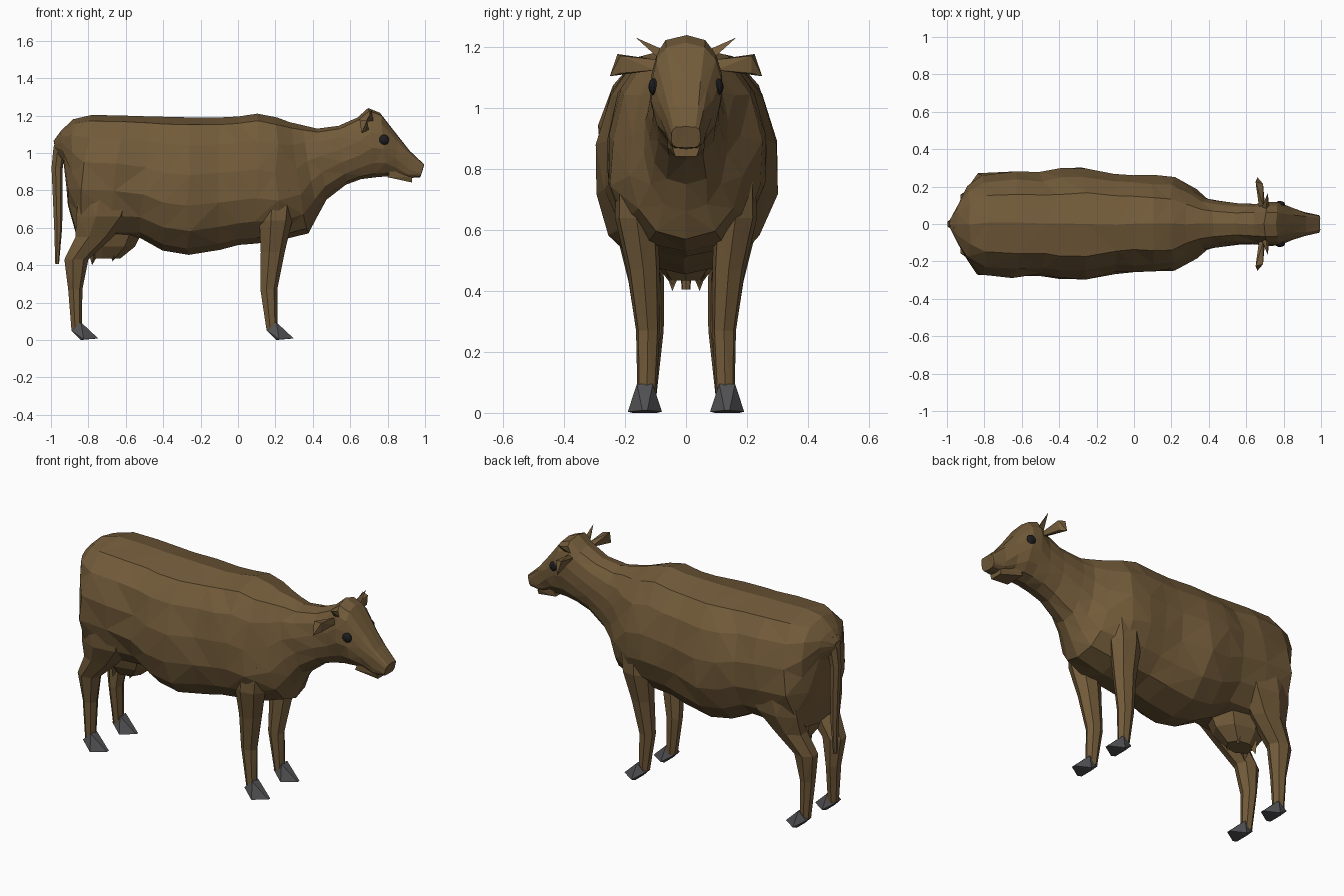
import bpy, bmesh, math, random
from mathutils import Vector

random.seed(4)


def material(name, rgb):
    m = bpy.data.materials.new(name)
    m.diffuse_color = (*rgb, 1)
    return m


HIDE = material("brown hide", (0.17, 0.105, 0.042))
HOOF = material("grey hoof", (0.085, 0.085, 0.09))
EYE = material("dark eye", (0.012, 0.012, 0.014))


def finish(bm, name, mat):
    bmesh.ops.recalc_face_normals(bm, faces=bm.faces)
    me = bpy.data.meshes.new(name)
    bm.to_mesh(me)
    bm.free()
    ob = bpy.data.objects.new(name, me)
    ob.data.materials.append(mat)
    bpy.context.collection.objects.link(ob)
    return ob


def loft(name, rings, mat):
    bm = bmesh.new()
    rows = [[bm.verts.new(p) for p in r] for r in rings]
    n = len(rows[0])
    for a, b in zip(rows, rows[1:]):
        for i in range(n):
            j = (i + 1) % n
            bm.faces.new((a[i], a[j], b[j], b[i]))
    bm.faces.new(rows[0])
    bm.faces.new(rows[-1])
    bmesh.ops.triangulate(bm, faces=bm.faces)
    return finish(bm, name, mat)


def hull(name, pts, mat):
    bm = bmesh.new()
    for p in pts:
        bm.verts.new(p)
    bmesh.ops.convex_hull(bm, input=bm.verts)
    return finish(bm, name, mat)


def body_ring(xt, zt, xb, zb, w, h, n=14):
    # h is the height fraction at which the section is widest; the muzzle is squarer
    pts = []
    muzzle = xt > .88
    for i in range(n):
        a = 2 * math.pi * i / n
        c, s = math.cos(a), math.sin(a)
        p = .5 if muzzle else .72 if c > 0 else .8
        y = math.copysign(abs(s) ** p, s) * w if abs(s) > 1e-6 else 0
        if muzzle:
            c = math.copysign(abs(c) ** .6, c)
        t = h + (1 - h) * c if c > 0 else h + h * c
        j = 0.04 * w
        pts.append(Vector((xb + (xt - xb) * t + random.uniform(-j, j),
                           y + random.uniform(-j, j) * .7,
                           zb + (zt - zb) * t)))
    return pts


def limb_ring(x0, x1, y0, y1, z, side=1, n=7):
    cx, cy = (x0 + x1) / 2, (y0 + y1) / 2
    return [Vector((cx + (x1 - x0) / 2 * math.cos(2 * math.pi * i / n),
                    side * (cy + (y1 - y0) / 2 * math.sin(2 * math.pi * i / n)), z))
            for i in range(n)]


# Body, neck and head: top x/z, bottom x/z, half width, widest level
SECTIONS = [
    (-.985, 1.065, -.975, 1.01, .03, .5),
    (-.945, 1.12, -.93, .95, .11, .5),
    (-.88, 1.18, -.905, .72, .205, .5),
    (-.78, 1.203, -.865, .55, .27, .5),
    (-.62, 1.20, -.68, .54, .287, .5),
    (-.48, 1.195, -.53, .545, .277, .46),
    (-.39, 1.193, -.41, .478, .297, .46),
    (-.26, 1.19, -.27, .455, .302, .46),
    (-.10, 1.19, -.10, .482, .267, .46),
    (.0, 1.195, -.0, .508, .26, .45),
    (.11, 1.21, .09, .515, .262, .45),
    (.20, 1.19, .22, .53, .25, .42),
    (.28, 1.165, .37, .57, .185, .45),
    (.35, 1.147, .42, .66, .14, .5),
    (.42, 1.13, .47, .75, .125, .5),
    (.54, 1.145, .58, .83, .11, .5),
    (.64, 1.19, .66, .86, .112, .5),
    (.70, 1.24, .74, .87, .118, .55),
    (.76, 1.215, .80, .875, .115, .55),
    (.85, 1.10, .85, .87, .085, .55),
    (.92, 1.01, .91, .865, .063, .55),
    (.995, .94, .975, .87, .048, .5),
]
loft("body_and_head", [body_ring(*s) for s in SECTIONS], HIDE)

# Lower jaw
hull("lower_jaw", [(x, s * y, z) for s in (-1, 1) for x, y, z in
                   ((.80, .06, .87), (.93, .035, .842), (.93, .045, .87), (.82, .06, .92))], HIDE)

# Tail
loft("tail", [limb_ring(*r) for r in (
    (-.97, -.89, -.05, .05, 1.09), (-.99, -.92, -.04, .04, 1.03),
    (-1.0, -.937, -.03, .03, .92), (-.985, -.94, -.025, .025, .60),
    (-.978, -.957, -.015, .015, .405))], HIDE)

FRONT_LEG = [(.10, .31, .11, .23, .80), (.105, .29, .09, .235, .64), (.115, .25, .085, .195, .47),
             (.115, .21, .085, .165, .27), (.15, .21, .097, .16, .05)]
REAR_LEG = [(-.86, -.50, .14, .265, .85), (-.88, -.57, .08, .26, .66), (-.88, -.67, .08, .22, .55),
            (-.935, -.80, .07, .19, .43), (-.912, -.832, .072, .165, .27), (-.893, -.835, .097, .16, .05)]

for side, tag in ((1, "left"), (-1, "right")):
    # Legs with pointed wedge hooves
    for name, rings, hx in (("front", FRONT_LEG, .20), ("rear", REAR_LEG, -.845)):
        loft(f"{name}_leg_{tag}", [limb_ring(*r, side=side) for r in rings], HIDE)
        hull(f"{name}_hoof_{tag}",
             [(hx + dx, side * .135 + k * dy, z) for k in (-1, 1) for dx, dy, z in
              ((-.045, .028, .05), (.005, .026, .095), (.02, .056, .004), (.098, .008, .008), (.005, .04, 0))],
             HOOF)

    # Ears
    hull(f"ear_{tag}", [(x, side * y, z) for x, y, z in (
        (.67, .08, 1.14), (.70, .10, 1.125), (.69, .10, 1.16),
        (.65, .225, 1.178), (.69, .215, 1.172), (.66, .25, 1.105), (.685, .215, 1.115))], HIDE)

    # Horns
    hull(f"horn_{tag}", [(x, side * y, z) for x, y, z in (
        (.68, .08, 1.155), (.725, .08, 1.155), (.705, .07, 1.19), (.70, .11, 1.20), (.715, .165, 1.232))], HIDE)

    # Eyes
    bpy.ops.mesh.primitive_uv_sphere_add(segments=12, ring_count=8, radius=.028,
                                         location=(.78, side * .105, 1.07))
    eye = bpy.context.object
    eye.name = f"eye_{tag}"
    eye.scale.y = .65
    eye.data.materials.append(EYE)

    # Teats
    for i, x in enumerate((-.77, -.66)):
        hull(f"teat_{tag}_{i}", [(x - .03, side * .015, .47), (x + .03, side * .015, .47),
                                 (x, side * .07, .47), (x - .01, side * .045, .40 + .02 * i)], HIDE)

# Udder
loft("udder", [limb_ring(*r) for r in (
    (-.86, -.50, -.14, .14, .60), (-.84, -.55, -.11, .11, .50), (-.79, -.63, -.06, .06, .435))], HIDE)
